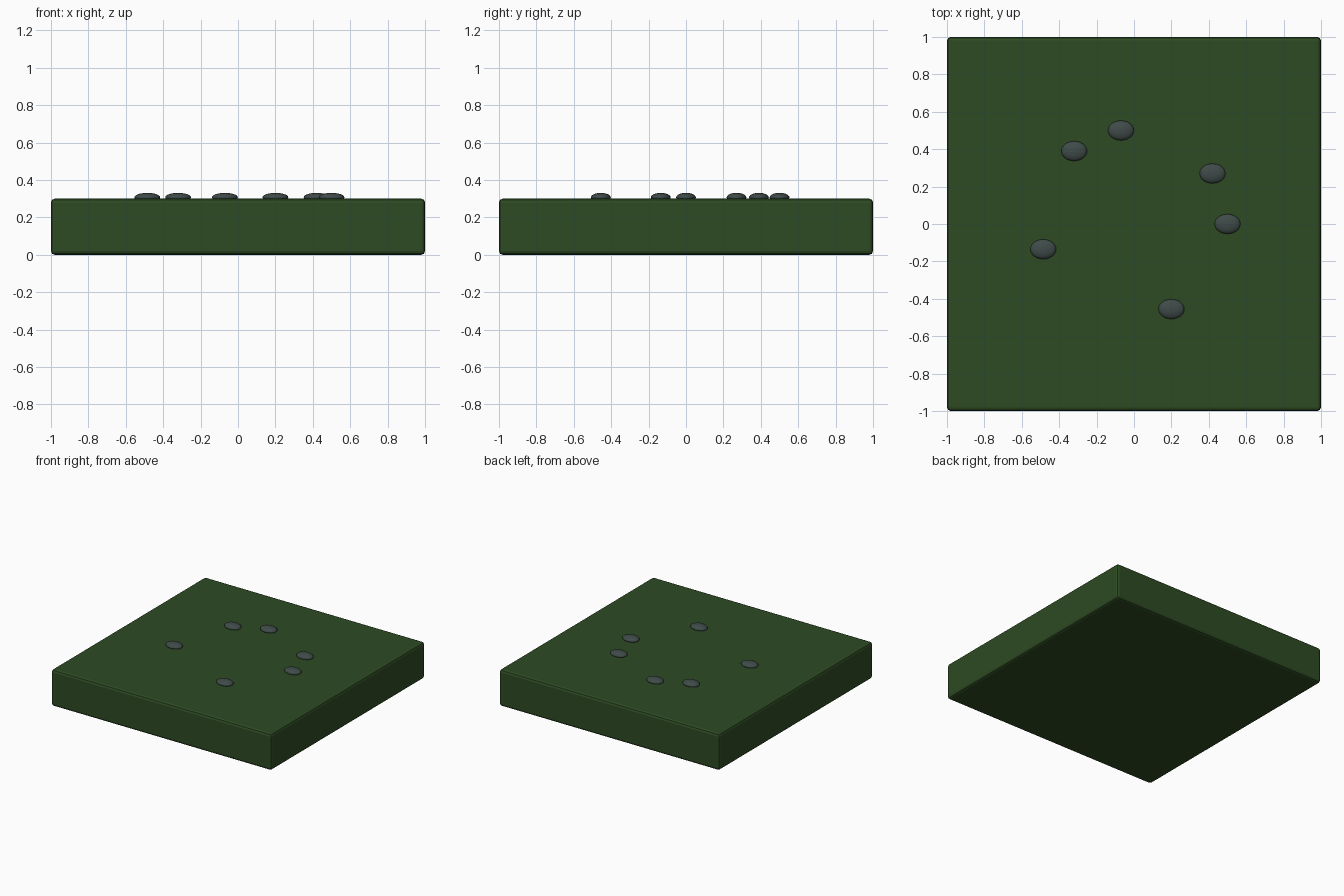
import bpy

if "Cube" in bpy.data.objects:
    bpy.data.objects.remove(bpy.data.objects["Cube"])


def material(name, rgb):
    m = bpy.data.materials.new(name)
    m.diffuse_color = (*rgb, 1)
    m.use_nodes = True
    m.node_tree.nodes["Principled BSDF"].inputs["Base Color"].default_value = m.diffuse_color
    return m


green = material("moss green", (0.027, 0.070, 0.017))
grey = material("stone grey", (0.050, 0.070, 0.066))

# Ground slab with softly bevelled edges
bpy.ops.mesh.primitive_cube_add(size=1, location=(0, 0, 0.15))
slab = bpy.context.object
slab.name = "ground_slab"
slab.scale = (2, 2, 0.3)
bpy.ops.object.transform_apply(location=False, rotation=False, scale=True)
slab.data.materials.append(green)
bevel = slab.modifiers.new("edge", 'BEVEL')
bevel.width = 0.02
bevel.segments = 2

# Flattened pebbles scattered in a ring, half sunk into the slab
spots = [(0.50, 0.0), (0.42, 0.27), (-0.07, 0.50),
         (-0.32, 0.39), (-0.485, -0.135), (0.20, -0.455)]
for i, (x, y) in enumerate(spots):
    bpy.ops.mesh.primitive_uv_sphere_add(segments=24, ring_count=12, radius=1,
                                         location=(x, y, 0.307))
    pebble = bpy.context.object
    pebble.name = f"pebble_{i + 1}"
    pebble.scale = (0.069, 0.053, 0.024)
    bpy.ops.object.transform_apply(location=False, rotation=False, scale=True)
    pebble.data.materials.append(grey)
    bpy.ops.object.shade_smooth()
